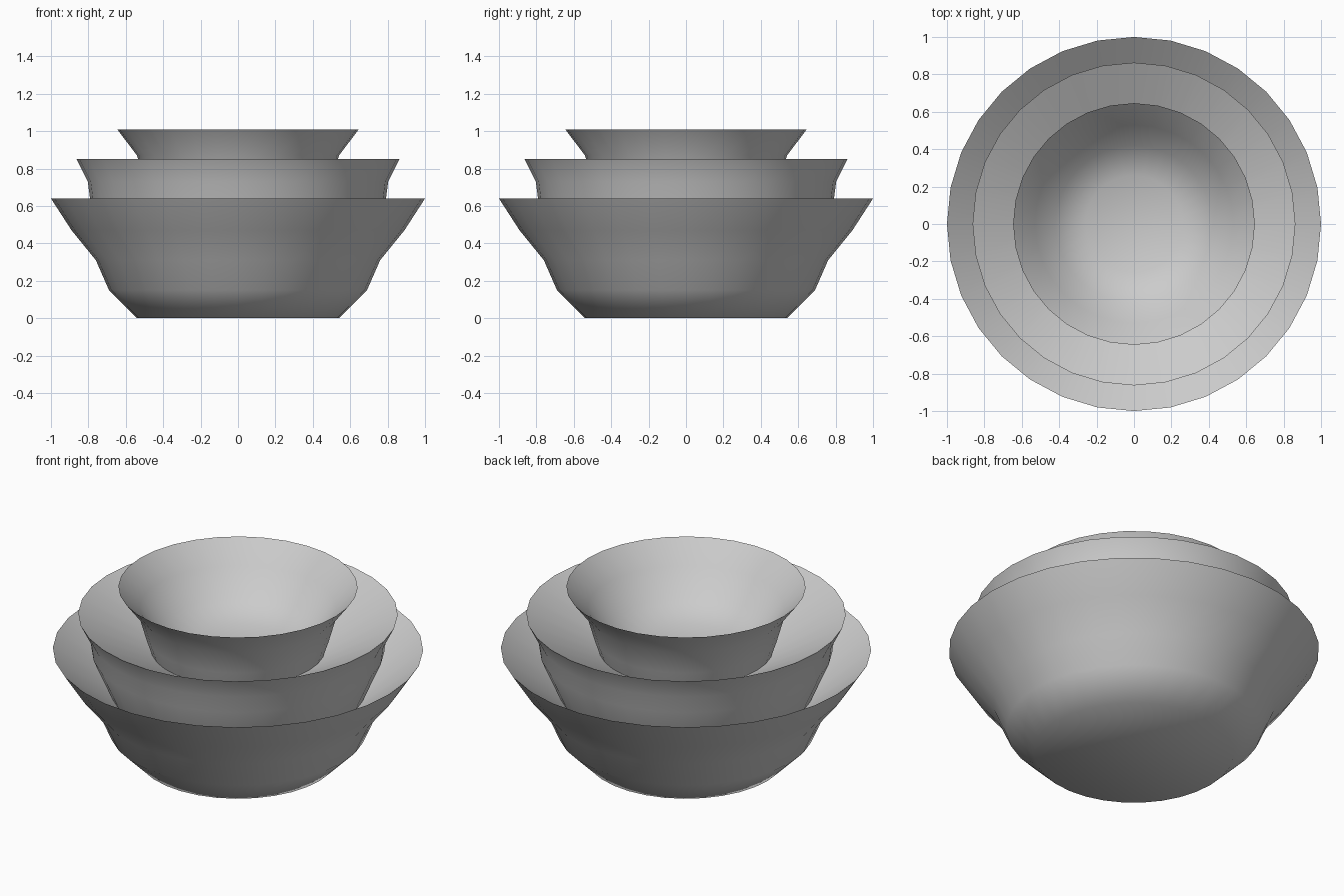
import bpy, bmesh, math

if "Cube" in bpy.data.objects:
    bpy.data.objects.remove(bpy.data.objects["Cube"])

SIDES = 32


def lathe(name, profile, cap):
    """Smooth lathed shell: profile of (radius, z), optional flat base."""
    bm = bmesh.new()
    rings = []
    for r, z in profile:
        rings.append([bm.verts.new((r * math.cos(2 * math.pi * i / SIDES),
                                    r * math.sin(2 * math.pi * i / SIDES), z))
                      for i in range(SIDES)])
    if cap:
        bm.faces.new(rings[0][::-1])
    for low, high in zip(rings, rings[1:]):
        for i in range(SIDES):
            j = (i + 1) % SIDES
            bm.faces.new((low[i], low[j], high[j], high[i]))
    for f in bm.faces:
        f.smooth = True
    mesh = bpy.data.meshes.new(name)
    bm.to_mesh(mesh)
    bm.free()
    obj = bpy.data.objects.new(name, mesh)
    bpy.context.collection.objects.link(obj)
    return obj


# Outer walls of the three nested bowls
lathe("large_bowl", [(0.54, 0), (0.69, 0.15), (0.76, 0.31), (0.89, 0.47), (1.0, 0.64)], True)
lathe("medium_bowl", [(0.69, 0.40), (0.79, 0.63), (0.803, 0.73), (0.863, 0.85)], False)
lathe("small_bowl", [(0.47, 0.64), (0.50, 0.73), (0.54, 0.87), (0.646, 1.01)], False)

# Sloping inner linings
lathe("large_lining", [(0.69, 0.40), (1.0, 0.64)], False)
lathe("medium_lining", [(0.47, 0.64), (0.863, 0.85)], False)
lathe("small_lining", [(0.26, 0.67), (0.42, 0.75), (0.53, 0.89), (0.646, 1.01)], True)
